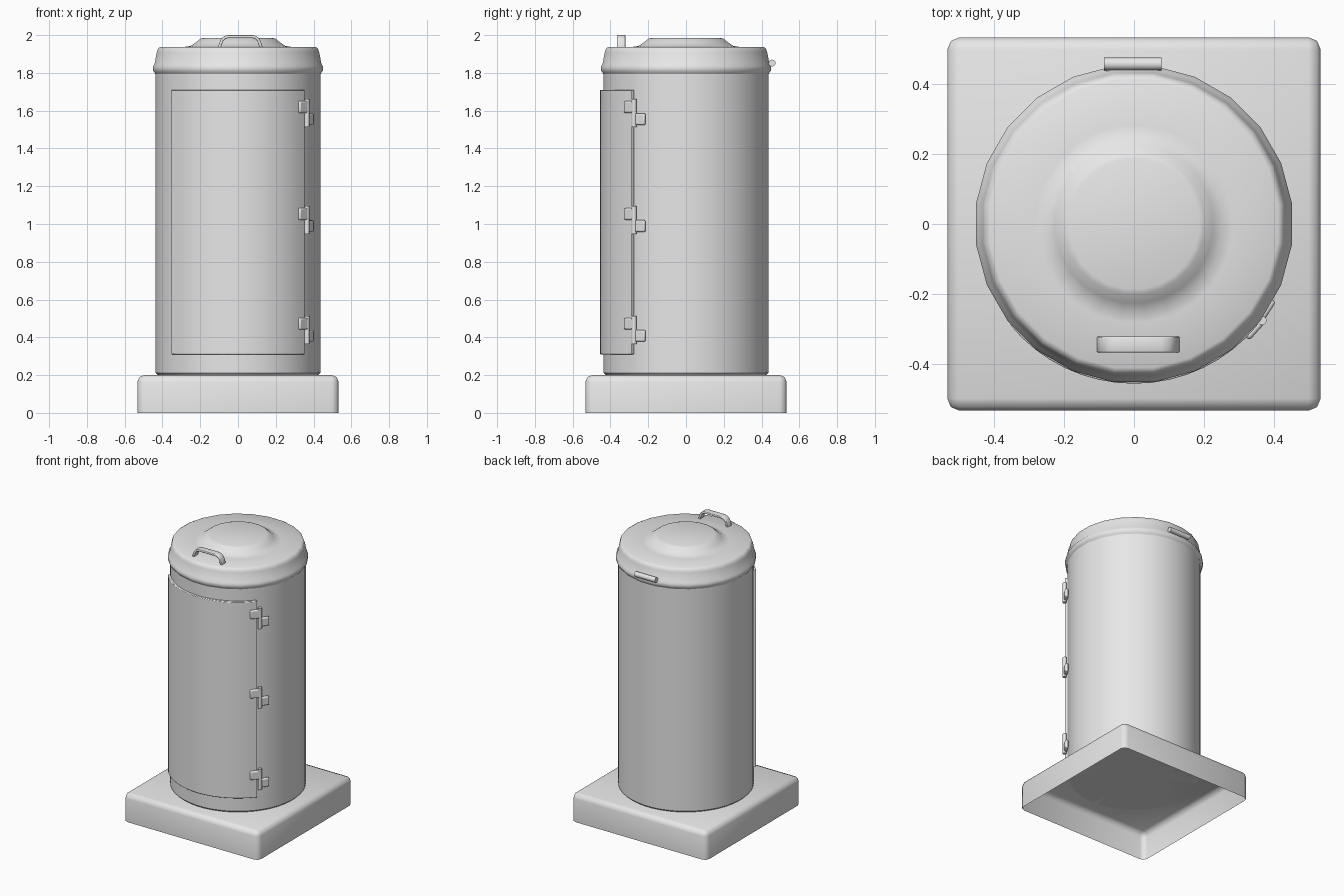
import bpy, bmesh, math
from mathutils import Matrix

if "Cube" in bpy.data.objects:
    bpy.data.objects.remove(bpy.data.objects["Cube"], do_unlink=True)

GREY = (0.8, 0.8, 0.8, 1)
mat = bpy.data.materials.new("light grey")
mat.use_nodes = True
mat.diffuse_color = GREY
mat.node_tree.nodes["Principled BSDF"].inputs["Base Color"].default_value = GREY


def finish(name, bm, angle=40, bevel=0.0, segments=2):
    """Turn a bmesh into a smooth-shaded object, with optional rounded edges."""
    bmesh.ops.recalc_face_normals(bm, faces=bm.faces)
    mesh = bpy.data.meshes.new(name)
    bm.to_mesh(mesh)
    bm.free()
    mesh.materials.append(mat)
    ob = bpy.data.objects.new(name, mesh)
    bpy.context.collection.objects.link(ob)
    bpy.ops.object.select_all(action='DESELECT')
    ob.select_set(True)
    bpy.context.view_layer.objects.active = ob
    bpy.ops.object.shade_smooth_by_angle(angle=math.radians(angle))
    if bevel:
        mod = ob.modifiers.new("rounding", 'BEVEL')
        mod.width, mod.segments = bevel, segments
    return ob


def box(size, matrix):
    bm = bmesh.new()
    bmesh.ops.create_cube(bm, size=1, matrix=matrix @ Matrix.Diagonal((*size, 1)))
    return bm


def lathe(name, profile, sides, angle=40):
    """Spin (radius, height) points; flats face the axes."""
    bm = bmesh.new()
    half = math.pi / sides
    start = Matrix.Rotation(half, 3, 'Z')
    verts = [bm.verts.new(start @ Matrix.Identity(3).col[0] * (r / math.cos(half)))
             for r, z in profile]
    for v, (r, z) in zip(verts, profile):
        v.co.z = z
    edges = [bm.edges.new(pair) for pair in zip(verts, verts[1:])]
    bmesh.ops.spin(bm, geom=verts + edges, axis=(0, 0, 1), cent=(0, 0, 0),
                   angle=math.tau, steps=sides)
    bmesh.ops.remove_doubles(bm, verts=bm.verts, dist=1e-4)
    return finish(name, bm, angle)


def rod(name, radius, length, matrix, sides=12):
    bm = bmesh.new()
    bmesh.ops.create_cone(bm, cap_ends=True, segments=sides, radius1=radius,
                          radius2=radius, depth=length, matrix=matrix)
    return finish(name, bm)


# Square plinth, open underneath, rounded on the top and upright edges
bm = box((1.064, 1.064, 0.2), Matrix.Translation((0, 0, 0.1)))
bmesh.ops.delete(bm, geom=[f for f in bm.faces if f.normal.z < -0.5], context='FACES_ONLY')
bmesh.ops.bevel(bm, geom=[e for e in bm.edges if not e.is_boundary],
                offset=0.035, segments=2, profile=0.5, affect='EDGES')
finish("plinth", bm, 50)

# Drum and lid
lathe("drum", [(0, 0.2), (0.425, 0.2), (0.437, 0.212), (0.437, 1.82), (0, 1.82)], 48)
lathe("lid", [(0, 1.985), (0.185, 1.985), (0.2, 1.98), (0.225, 1.96), (0.25, 1.943),
              (0.28, 1.938), (0.41, 1.937), (0.423, 1.93), (0.43, 1.91), (0.442, 1.845),
              (0.45, 1.835), (0.45, 1.812), (0.442, 1.802), (0.438, 1.795)], 24, 50)

# Curved front door panel
HALF_DOOR = math.radians(51)
DOOR_R = 0.455
bm = bmesh.new()
ends = [bm.verts.new((r * math.sin(-HALF_DOOR), -r * math.cos(HALF_DOOR), z))
        for r, z in ((0.43, 0.31), (DOOR_R, 0.31), (DOOR_R, 1.71), (0.43, 1.71))]
section = bm.faces.new(ends)
bmesh.ops.spin(bm, geom=[section], axis=(0, 0, 1), cent=(0, 0, 0),
               angle=2 * HALF_DOOR, steps=16)
finish("door", bm, bevel=0.004)

# Door hinges: upright pin, upper leaf on the door, lower leaf on the drum
pin_angle = math.radians(-37)
for label, z in (("top", 1.587), ("middle", 1.021), ("bottom", 0.44)):
    place = Matrix.Rotation(pin_angle, 4, 'Z') @ Matrix.Translation((0.457, 0, z))
    rod(label + "_hinge_pin", 0.013, 0.148, place)
    for part, side, radial in (("door", -1, 0.0), ("drum", 1, -0.006)):
        lean = Matrix.Rotation(side * 0.08, 4, 'Z')
        where = place @ lean @ Matrix.Translation((radial, side * 0.032, -side * 0.032))
        finish(f"{label}_hinge_{part}_leaf", box((0.022, 0.068, 0.062), where), bevel=0.008)

# Lid hinge at the back
rod("lid_hinge_barrel", 0.018, 0.164,
    Matrix.Translation((-0.004, 0.456, 1.852)) @ Matrix.Rotation(math.pi / 2, 4, 'Y'), 16)
finish("lid_hinge_leaf", box((0.15, 0.03, 0.02), Matrix.Translation((-0.004, 0.437, 1.845))),
       bevel=0.004)

# Lifting handle: a bent flat bar
bm = bmesh.new()
half_path = [(0.112, 1.93), (0.104, 1.955), (0.096, 1.975), (0.083, 1.987), (0.065, 1.992)]
path = [(-x, z) for x, z in half_path] + half_path[::-1]
verts = [bm.verts.new((x + 0.012, -0.366, z)) for x, z in path]
edges = [bm.edges.new(pair) for pair in zip(verts, verts[1:])]
out = bmesh.ops.extrude_edge_only(bm, edges=edges)["geom"]
bmesh.ops.translate(bm, vec=(0, 0.045, 0),
                    verts=[g for g in out if isinstance(g, bmesh.types.BMVert)])
handle = finish("handle", bm)
solid = handle.modifiers.new("thickness", 'SOLIDIFY')
solid.thickness, solid.offset = 0.016, 0
rounding = handle.modifiers.new("rounding", 'BEVEL')
rounding.width, rounding.segments = 0.004, 2
